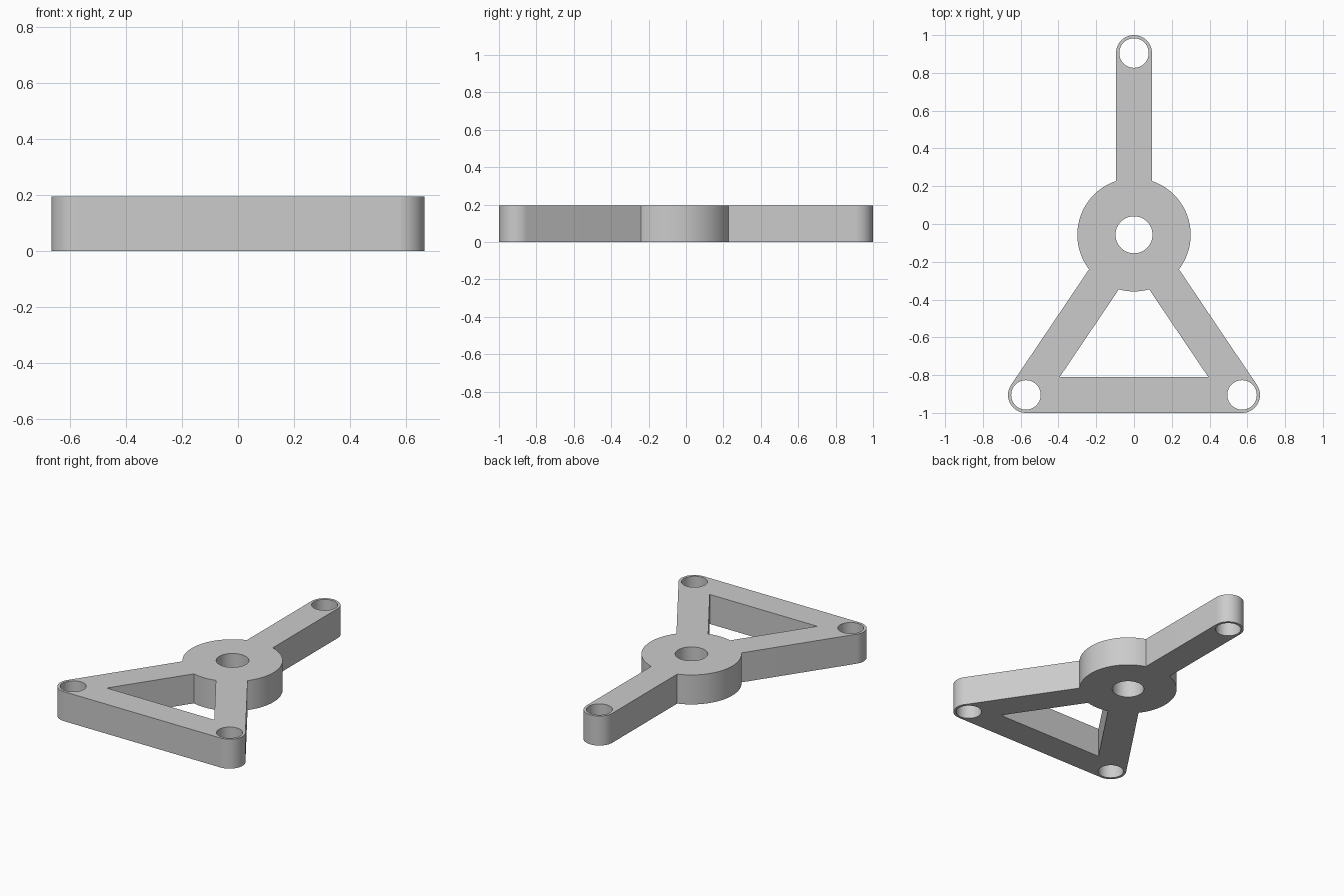
import bpy
import bmesh
from math import sin, cos, asin, atan2, pi, radians
from mathutils import Vector

if "Cube" in bpy.data.objects:
    bpy.data.objects.remove(bpy.data.objects["Cube"])

HEIGHT = 0.195
ARM_R, BOLT_R = 0.095, 0.078
HUB_R, BORE_R = 0.3, 0.098
hub = Vector((0, -0.057))
tip = Vector((0, 0.905))
foot_l, foot_r = Vector((-0.572, -0.905)), Vector((0.572, -0.905))


def arc(centre, radius, start, end, steps=32):
    """Points along an arc, angles in radians."""
    angles = [start + (end - start) * i / steps for i in range(steps + 1)]
    return [centre + radius * Vector((cos(a), sin(a))) for a in angles]


def circle(centre, radius):
    return arc(centre, radius, 0, 2 * pi, 64)[:-1]


# Directions of the two legs, and the half angle each arm takes of the hub
leg = foot_l - hub
left = atan2(leg.y, leg.x) % (2 * pi)
right = 3 * pi - left
half = asin(ARM_R / HUB_R)

# Outer outline: tip cap, hub side, left foot, right foot, hub side
outline = (arc(tip, ARM_R, 0, pi)
           + arc(hub, HUB_R, pi / 2 + half, left - half)
           + arc(foot_l, ARM_R, left - pi / 2, 1.5 * pi)
           + arc(foot_r, ARM_R, 1.5 * pi, right + pi / 2)
           + arc(hub, HUB_R, right + half, 2.5 * pi - half))

# Window between the legs, the base bar and the hub
bisector = (left - pi) / 2
inset = ARM_R / sin(bisector) * Vector((cos(bisector), sin(bisector)))
corner_l = foot_l + inset
corner_r = Vector((-corner_l.x, corner_l.y))
window = arc(hub, HUB_R, left + half, right - half, 12) + [corner_r, corner_l]

# Flat filled profile, extruded to full height
profile = bpy.data.curves.new("bracket_profile", "CURVE")
profile.dimensions = "2D"
profile.fill_mode = "BOTH"
profile.extrude = HEIGHT / 2
loops = [outline, window, circle(hub, BORE_R)]
loops += [circle(p, BOLT_R) for p in (tip, foot_l, foot_r)]
for points in loops:
    spline = profile.splines.new("POLY")
    spline.points.add(len(points) - 1)
    for target, p in zip(spline.points, points):
        target.co = (p.x, p.y, HEIGHT / 2, 1)
    spline.use_cyclic_u = True

bracket = bpy.data.objects.new("bracket", profile)
bpy.context.collection.objects.link(bracket)
bpy.ops.object.select_all(action="DESELECT")
bracket.select_set(True)
bpy.context.view_layer.objects.active = bracket
bpy.ops.object.convert(target="MESH")
bracket = bpy.context.object
bracket.name = "bracket"

# Weld the caps to the walls, and seat the part on the ground
bm = bmesh.new()
bm.from_mesh(bracket.data)
bmesh.ops.remove_doubles(bm, verts=bm.verts, dist=0.0002)
base = min(v.co.z for v in bm.verts)
bmesh.ops.translate(bm, verts=bm.verts, vec=(0, 0, -base))
bmesh.ops.recalc_face_normals(bm, faces=bm.faces)
bm.to_mesh(bracket.data)
bm.free()

# Plain grey finish
grey = bpy.data.materials.new("light_grey")
grey.use_nodes = True
colour = (0.6, 0.6, 0.6, 1)
grey.diffuse_color = colour
grey.node_tree.nodes["Principled BSDF"].inputs["Base Color"].default_value = colour
bracket.data.materials.clear()
bracket.data.materials.append(grey)
bpy.ops.object.shade_smooth_by_angle(angle=radians(30))
